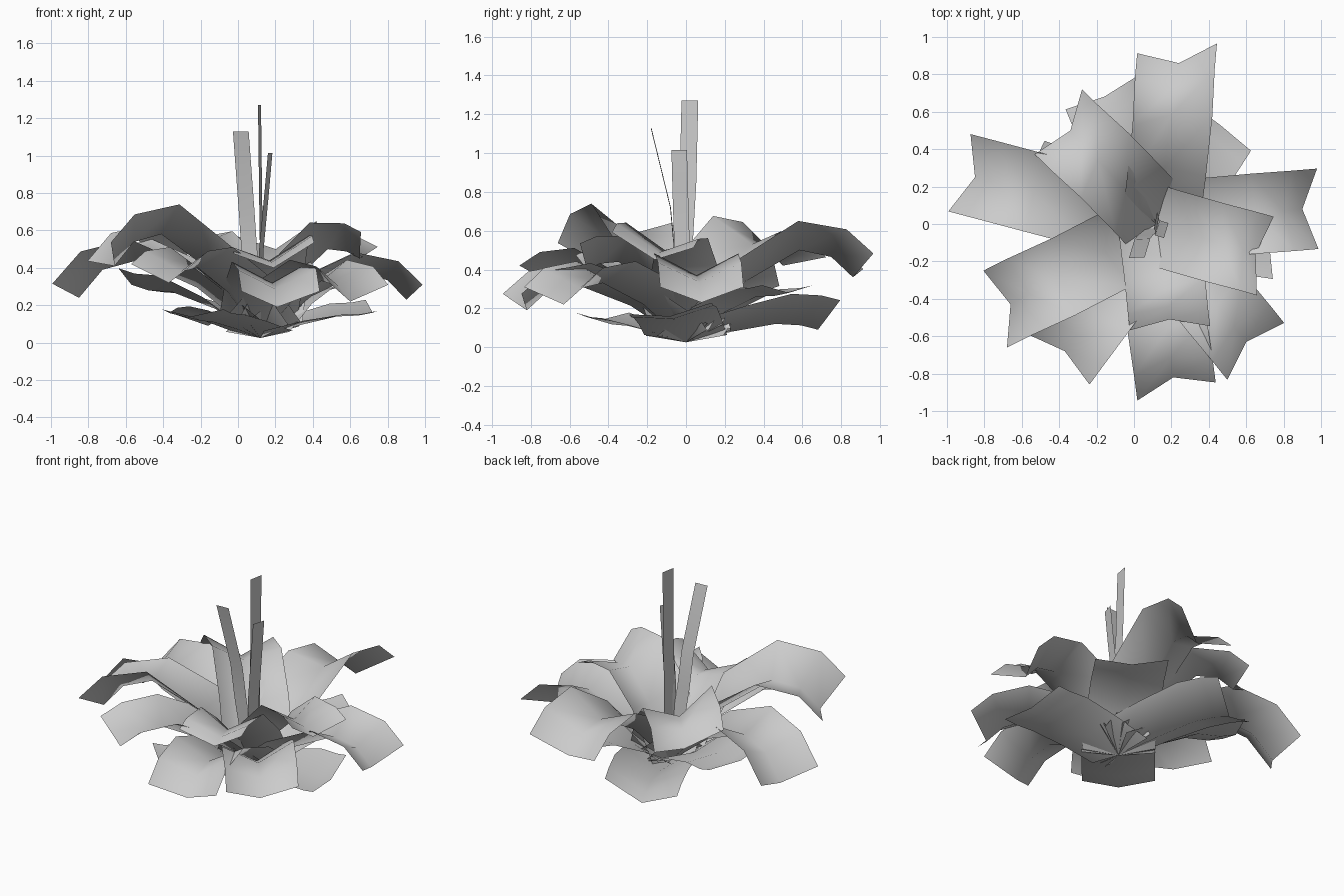
import bpy
from math import cos, sin, radians
from mathutils import Vector

cube = bpy.data.objects.get("Cube")
if cube:
    bpy.data.objects.remove(cube)

grey = bpy.data.materials.new("leaf grey")
grey.use_nodes = True
colour = (0.6, 0.6, 0.6, 1)
grey.diffuse_color = colour
grey.node_tree.nodes["Principled BSDF"].inputs["Base Color"].default_value = colour

ROOT = Vector((0.12, 0, 0.025))
HALF_WIDTH = 0.215
FOLD_LIFT = 0.115
LOW_LIFT = 0.04
UP = Vector((0, 0, 1))


def strip(name, rows):
    """Skin equal rows of points into an open, smooth-shaded sheet."""
    count = len(rows[0])
    faces = []
    for i in range(len(rows) - 1):
        for j in range(count - 1):
            a = i * count + j
            faces.append((a, a + 1, a + count + 1, a + count))
    mesh = bpy.data.meshes.new(name)
    mesh.from_pydata([p for row in rows for p in row], [], faces)
    mesh.materials.append(grey)
    mesh.shade_smooth()
    obj = bpy.data.objects.new(name, mesh)
    bpy.context.collection.objects.link(obj)
    return obj


def leaf(name, tip, crest, heading, tilt=0.0, fold=FOLD_LIFT):
    """Arching leaf with a V fold; tilt raises its left edge."""
    tip = Vector(tip)
    angle = radians(heading)
    side = Vector((-sin(angle), cos(angle), 0))

    # Midrib climbs to the crest, then droops to the tip
    profile = ((0, ROOT.z), (0.35, crest * 0.67), (0.68, crest),
               (0.87, crest * 0.75 + tip.z * 0.25), (1, tip.z))
    midrib = []
    for along, height in profile:
        point = ROOT.lerp(tip, along)
        point.z = height
        midrib.append(point)

    # Each row is left edge, midrib, right edge
    rows = []
    last = len(midrib) - 1
    for i, point in enumerate(midrib):
        tangent = midrib[min(i + 1, last)] - midrib[max(i - 1, 0)]
        normal = tangent.cross(side).normalized()
        lift = normal * fold
        roll = UP * tilt * min(i / 2, 1)
        left = point + side * HALF_WIDTH + lift + roll
        right = point - side * HALF_WIDTH + lift - roll
        rows.append((left, point, right))
    return strip(name, rows)


def stalk(name, path, across):
    """Thin ribbon standing up through the middle of the plant."""
    across = Vector(across)
    rows = [(Vector(p) - across, Vector(p) + across) for p in path]
    return strip(name, rows)


# Upper ring of leaves
leaf("upper_leaf_right", (0.65, -0.16, 0.45), 0.50, -12, -0.04)
leaf("upper_leaf_front", (0.19, -0.51, 0.40), 0.44, -87, 0.03)
leaf("upper_leaf_back", (-0.34, 0.50, 0.42), 0.53, 144, 0.04)
leaf("upper_leaf_front_left", (-0.66, -0.43, 0.41), 0.58, 197, 0.05)

# Main ring of drooping leaves
leaf("main_leaf_right", (0.90, 0.08, 0.23), 0.37, 1)
leaf("main_leaf_back", (0.24, 0.86, 0.36), 0.50, 97, -0.04)
leaf("main_leaf_left", (-0.85, 0.25, 0.24), 0.44, 164)
leaf("main_leaf_front_left", (-0.37, -0.68, 0.32), 0.40, 231)
leaf("main_leaf_front", (0.21, -0.82, 0.19), 0.32, -77)
leaf("main_leaf_front_right", (0.60, -0.63, 0.22), 0.33, -45)

# Low leaves spreading under the others
leaf("low_leaf_back_right", (0.46, 0.53, 0.28), 0.26, 52, 0, LOW_LIFT)
leaf("low_leaf_back", (-0.16, 0.68, 0.09), 0.12, 115, -0.04)
leaf("low_leaf_left", (-0.57, 0.25, 0.31), 0.27, 158, 0.05, LOW_LIFT)
leaf("low_leaf_right", (0.72, -0.08, 0.16), 0.14, 8, 0.03, LOW_LIFT)
leaf("low_leaf_front_left", (-0.25, -0.44, 0.14), 0.11, 230, 0, LOW_LIFT)

# Centre stalks
stalk("tall_stalk", [(0.12, 0, 0.05), (0.125, -0.01, 0.5),
                     (0.12, 0.01, 0.85), (0.115, 0.02, 1.27)], (0.008, 0.043, 0))
stalk("leaning_stalk", [(0.11, -0.02, 0.05), (0.06, -0.06, 0.5),
                        (0.045, -0.08, 0.72), (0.015, -0.18, 1.13)], (0.042, 0.002, 0))
stalk("short_stalk", [(0.12, -0.01, 0.05), (0.125, -0.02, 0.5),
                      (0.155, -0.03, 0.82), (0.172, -0.035, 1.015)], (0.012, 0.04, 0))
